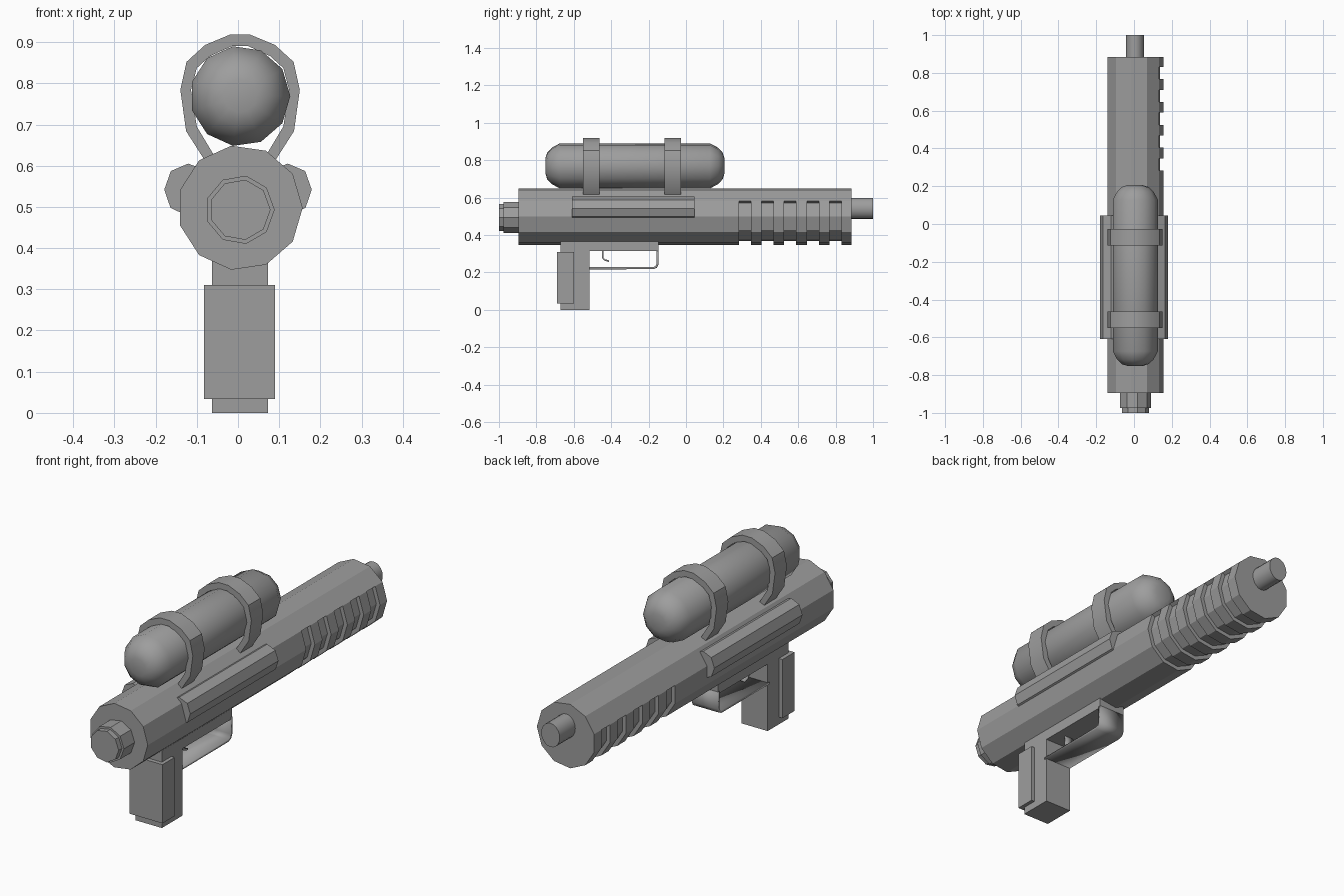
import bpy, bmesh
from math import cos, sin, radians

if "Cube" in bpy.data.objects:
    bpy.data.objects.remove(bpy.data.objects["Cube"])

grey = bpy.data.materials.new("mid_grey")
grey.use_nodes = True
grey.diffuse_color = (0.34, 0.34, 0.34, 1)
grey.node_tree.nodes["Principled BSDF"].inputs["Base Color"].default_value = grey.diffuse_color

CX = 0.005  # the gun axis sits slightly off centre


def finish(name, bm):
    bmesh.ops.remove_doubles(bm, verts=bm.verts, dist=1e-5)
    bmesh.ops.recalc_face_normals(bm, faces=bm.faces)
    mesh = bpy.data.meshes.new(name)
    bm.to_mesh(mesh)
    bm.free()
    mesh.materials.append(grey)
    ob = bpy.data.objects.new(name, mesh)
    bpy.context.collection.objects.link(ob)
    bpy.ops.object.select_all(action='DESELECT')
    ob.select_set(True)
    bpy.context.view_layer.objects.active = ob
    bpy.ops.object.shade_smooth_by_angle(angle=radians(30))
    return ob


def loft(name, sections):
    """Skin (y, outline) sections, each outline a list of (x, z)."""
    bm = bmesh.new()
    rings = [[bm.verts.new((x, y, z)) for x, z in outline] for y, outline in sections]
    for a, b in zip(rings, rings[1:]):
        for i in range(len(a)):
            j = (i + 1) % len(a)
            bm.faces.new((a[i], a[j], b[j], b[i]))
    bm.faces.new(rings[0])
    bm.faces.new(rings[-1])
    return finish(name, bm)


def ngon(sides, r, z, rz=None):
    steps = [radians(360 * i / sides) for i in range(sides)]
    return [(CX + r * cos(a), z + (rz or r) * sin(a)) for a in steps]


def box(name, x, y, z):
    outline = [(x[0], z[0]), (x[1], z[0]), (x[1], z[1]), (x[0], z[1])]
    return loft(name, [(y[0], outline), (y[1], outline)])


def side_strip(name, path, width, thick):
    """Ribbon of given width following a (y, z) path, thickened evenly."""
    bm = bmesh.new()
    rows = [[bm.verts.new((CX + s * width / 2, y, z)) for s in (-1, 1)] for y, z in path]
    for a, b in zip(rows, rows[1:]):
        bm.faces.new((a[0], a[1], b[1], b[0]))
    ob = finish(name, bm)
    mod = ob.modifiers.new("thickness", 'SOLIDIFY')
    mod.thickness = thick
    mod.offset = 0
    return ob


# Eleven sided body, with grooves wrapped round its sides and underside
full = ngon(11, 0.152, 0.498)
inner = ngon(11, 0.133, 0.498)
under = [1, 0, 10, 9, 8, 7, 6, 5]
top = [4, 3, 2]
solid = [full[1]] + [full[i] for i in under] + [full[5]] + [full[i] for i in top]
grooved = [full[1]] + [inner[i] for i in under] + [full[5]] + [full[i] for i in top]
sections = [(-0.895, solid)]
for k in range(5):
    y0 = 0.283 + 0.121 * k
    y1 = y0 + 0.064
    sections += [(y0, solid), (y0, grooved), (y1, grooved), (y1, solid)]
sections.append((0.884, solid))
loft("body", sections)

# Nozzle and rear rod
wide, narrow = ngon(9, 0.084, 0.493), ngon(9, 0.074, 0.493)
loft("nozzle", [(-0.89, wide), (-0.975, wide), (-0.975, narrow), (-1.0, narrow)])
rod = ngon(20, 0.048, 0.542, 0.056)
loft("rear_rod", [(0.87, rod), (1.0, rod)])

# Capsule tank with rounded ends
cap = [(-0.752, 0.04), (-0.742, 0.072), (-0.718, 0.098), (-0.674, 0.122)]
profile = cap + [(-0.546 - y, r) for y, r in reversed(cap)]
loft("tank", [(y, ngon(11, r, 0.769)) for y, r in profile])

# Straps that hold the tank on the body
outer_half = [(-0.08, 0.612), (-0.126, 0.684), (-0.14, 0.784),
              (-0.125, 0.852), (-0.08, 0.893), (-0.02, 0.918)]
inner_half = [(-0.055, 0.62), (-0.1, 0.695), (-0.114, 0.784),
              (-0.1, 0.837), (-0.068, 0.866), (-0.015, 0.89)]


def arch(half):
    return half + [(2 * CX - x, z) for x, z in reversed(half)]


strap = arch(outer_half) + arch(inner_half)[::-1]
for name, y0 in (("front_strap", -0.55), ("rear_strap", -0.115)):
    loft(name, [(y0, strap), (y0 + 0.088, strap)])

# Side rails
rail = [(-0.08, 0.59), (-0.121, 0.605), (-0.163, 0.587), (-0.179, 0.542),
        (-0.164, 0.498), (-0.135, 0.484), (-0.1, 0.5)]
for name, s in (("right_rail", 1), ("left_rail", -1)):
    outline = [(s * x, z) for x, z in rail]
    loft(name, [(-0.61, outline), (0.045, outline)])

# Grip, its front plate and the mount under the body
grip_x = (-0.063, 0.073)
box("grip", grip_x, (-0.67, -0.517), (0, 0.33))
box("grip_plate", (-0.082, 0.09), (-0.69, -0.6), (0.034, 0.31))
box("grip_mount", grip_x, (-0.67, -0.147), (0.315, 0.39))

# Trigger guard and trigger
side_strip("trigger_guard", [(-0.53, 0.222), (-0.175, 0.222), (-0.159, 0.229),
                             (-0.152, 0.245), (-0.152, 0.325)], 0.136, 0.011)
side_strip("trigger", [(-0.444, 0.325), (-0.444, 0.277), (-0.436, 0.267),
                       (-0.412, 0.26)], 0.045, 0.008)
